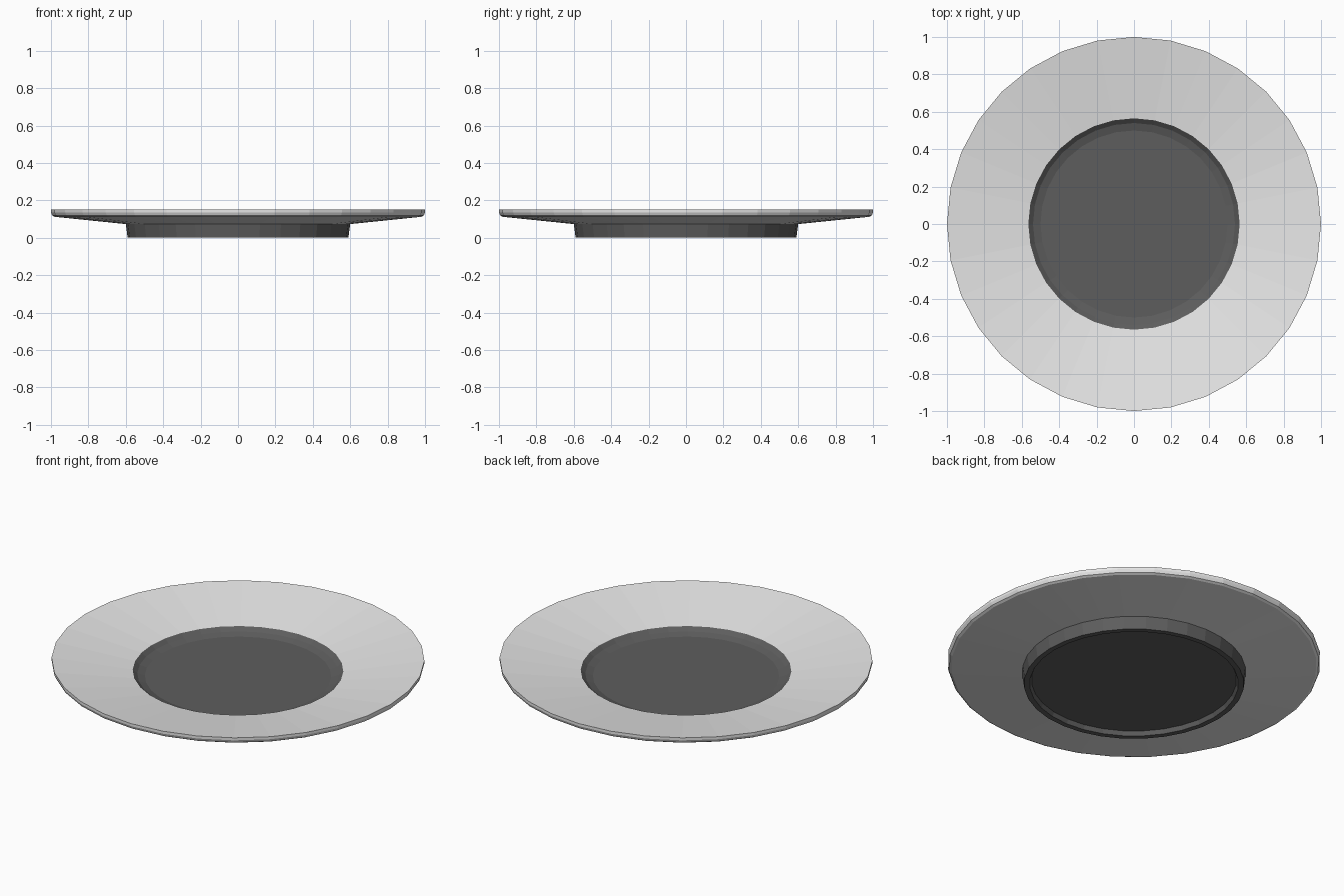
import bpy, bmesh, math

if "Cube" in bpy.data.objects:
    bpy.data.objects.remove(bpy.data.objects["Cube"])

SIDES = 32


def material(name, value):
    m = bpy.data.materials.new(name)
    m.diffuse_color = (value, value, value, 1)
    m.use_nodes = True
    m.node_tree.nodes["Principled BSDF"].inputs["Base Color"].default_value = m.diffuse_color
    return m


light = material("light_grey", 0.8)
dark = material("dark_grey", 0.11)


def lathe(name, profile, mat):
    """Revolve an (r, z) profile around z; r = 0 ends close to the centre."""
    bm = bmesh.new()
    rings = []
    for r, z in profile:
        if r == 0:
            rings.append([bm.verts.new((0, 0, z))] * SIDES)
        else:
            rings.append([bm.verts.new((r * math.cos(2 * math.pi * i / SIDES),
                                        r * math.sin(2 * math.pi * i / SIDES), z))
                          for i in range(SIDES)])
    for a, b in zip(rings, rings[1:]):
        for i in range(SIDES):
            j = (i + 1) % SIDES
            quad = list(dict.fromkeys((a[i], a[j], b[j], b[i])))
            bm.faces.new(quad)
    mesh = bpy.data.meshes.new(name)
    bm.to_mesh(mesh)
    bm.free()
    mesh.materials.append(mat)
    obj = bpy.data.objects.new(name, mesh)
    bpy.context.collection.objects.link(obj)
    return obj


# Wide sloping rim: underside, rounded lip, upper face
lathe("rim", [(0.60, 0.073), (0.98, 0.112), (0.993, 0.119), (1.0, 0.135),
              (1.0, 0.15), (0.565, 0.082)], light)

# Dark centre, lower part: recessed base and foot ring
lathe("foot", [(0, 0.025), (0.55, 0.025), (0.56, 0.0), (0.59, 0.0),
               (0.60, 0.073)], dark)

# Dark centre, upper part: well wall and floor
lathe("well", [(0.565, 0.082), (0.54, 0.062), (0.50, 0.05), (0, 0.05)], dark)
